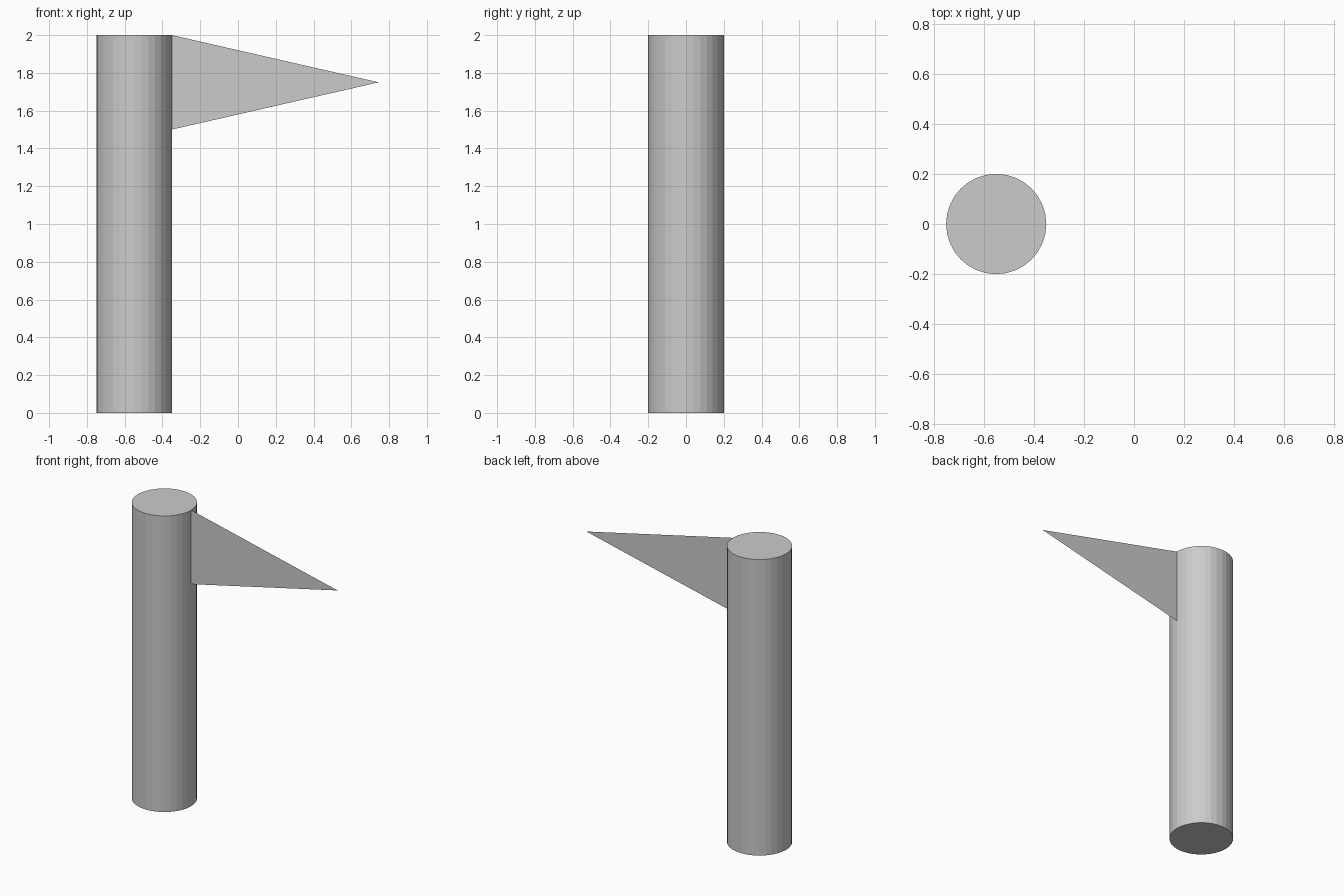
import bpy

cube = bpy.data.objects.get("Cube")
if cube:
    bpy.data.objects.remove(cube, do_unlink=True)

grey = bpy.data.materials.new("light_grey")
grey.use_nodes = True
colour = (0.6, 0.6, 0.6, 1)
grey.diffuse_color = colour
grey.node_tree.nodes["Principled BSDF"].inputs["Base Color"].default_value = colour

POLE_X, RADIUS, HEIGHT = -0.55, 0.2, 2.0

# Upright faceted pole
bpy.ops.mesh.primitive_cylinder_add(vertices=32, radius=RADIUS, depth=HEIGHT,
                                    location=(POLE_X, 0, HEIGHT / 2))
pole = bpy.context.object
pole.name = "pole"
pole.data.materials.append(grey)

# Flat triangular pennant attached to the pole's left side
edge = POLE_X + RADIUS
mesh = bpy.data.meshes.new("pennant")
mesh.from_pydata([(edge, 0, HEIGHT - 0.5), (0.745, 0, HEIGHT - 0.25), (edge, 0, HEIGHT)],
                 [], [(0, 1, 2)])
mesh.materials.append(grey)
pennant = bpy.data.objects.new("pennant", mesh)
bpy.context.collection.objects.link(pennant)
